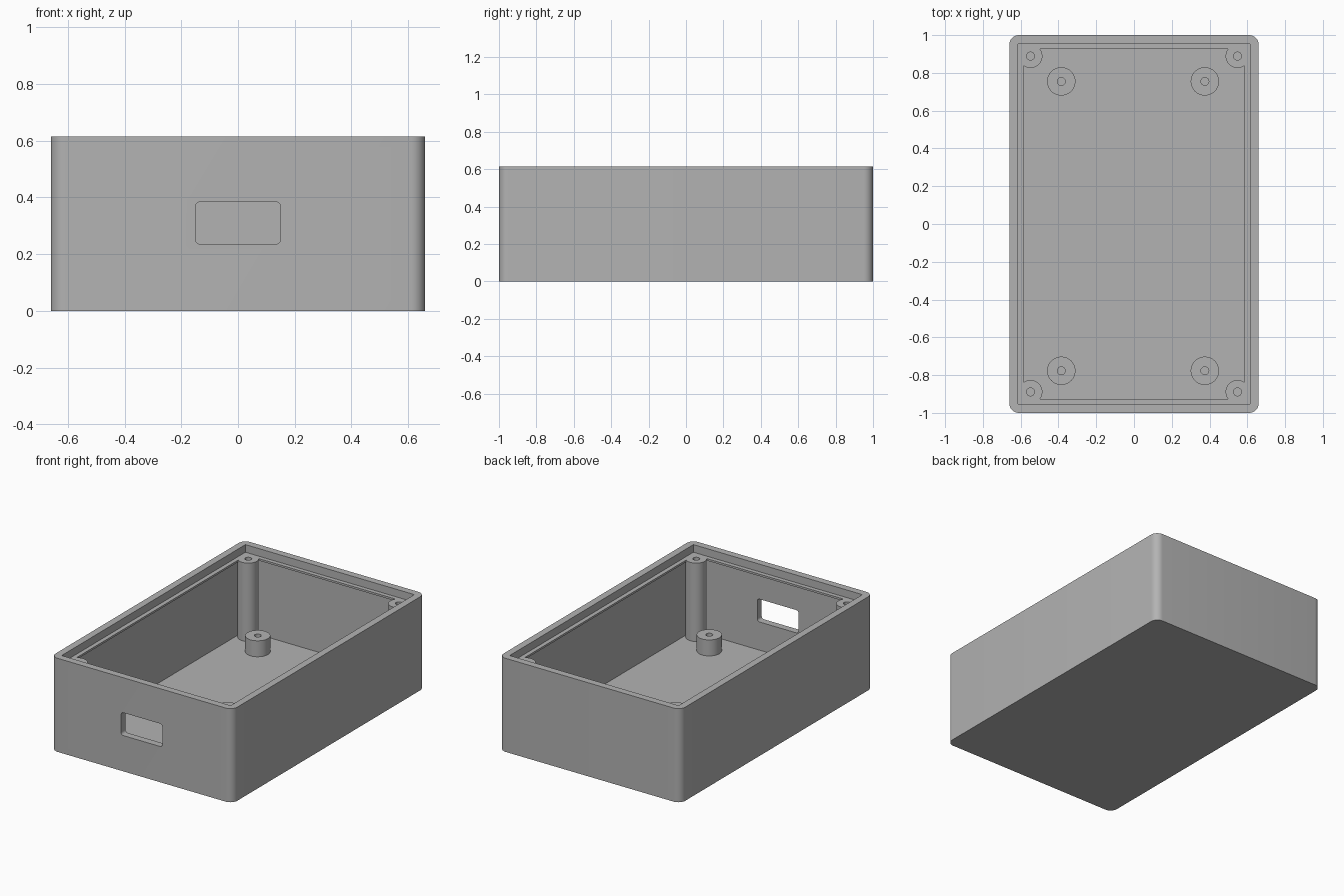
import bpy
import bmesh
from math import cos, sin, pi

cube = bpy.data.objects.get("Cube")
if cube:
    bpy.data.objects.remove(cube, do_unlink=True)

# Overall sizes
HALF_X, HALF_Y, HEIGHT = 0.66, 1.0, 0.615
FLOOR, LEDGE = 0.05, 0.565
INNER_X, INNER_Y = 0.614, 0.954
LIP, LIP_THICK = 0.028, 0.013

grey = bpy.data.materials.new("plastic grey")
colour = (0.45, 0.45, 0.45, 1)
grey.diffuse_color = colour
grey.use_nodes = True
grey.node_tree.nodes["Principled BSDF"].inputs["Base Color"].default_value = colour


def rounded_rect(hx, hy, r, steps=8):
    """Outline of a rectangle with rounded corners, counterclockwise."""
    if r == 0:
        return [(hx, hy), (-hx, hy), (-hx, -hy), (hx, -hy)]
    points = []
    for i, (sx, sy) in enumerate([(1, 1), (-1, 1), (-1, -1), (1, -1)]):
        for k in range(steps + 1):
            a = (i + k / steps) * pi / 2
            points.append((sx * (hx - r) + r * cos(a), sy * (hy - r) + r * sin(a)))
    return points


def circle(r, cx, cy, steps=40):
    return [(cx + r * cos(2 * pi * k / steps), cy + r * sin(2 * pi * k / steps))
            for k in range(steps)]


def prism(name, outline, low, high, place=lambda x, y, z: (x, y, z)):
    """Extrude an outline between two levels."""
    bm = bmesh.new()
    base = bm.faces.new([bm.verts.new(place(x, y, low)) for x, y in outline])
    top = bmesh.ops.extrude_face_region(bm, geom=[base])["geom"]
    shift = [b - a for a, b in zip(place(0, 0, low), place(0, 0, high))]
    bmesh.ops.translate(bm, vec=shift,
                        verts=[v for v in top if isinstance(v, bmesh.types.BMVert)])
    bmesh.ops.recalc_face_normals(bm, faces=bm.faces)
    mesh = bpy.data.meshes.new(name)
    bm.to_mesh(mesh)
    bm.free()
    mesh.materials.append(grey)
    obj = bpy.data.objects.new(name, mesh)
    bpy.context.collection.objects.link(obj)
    return obj


def combine(target, tool, operation):
    """Apply one boolean and remove the tool object."""
    mod = target.modifiers.new("shape", "BOOLEAN")
    mod.operation, mod.object, mod.solver = operation, tool, "EXACT"
    bpy.context.view_layer.update()
    graph = bpy.context.evaluated_depsgraph_get()
    result = bpy.data.meshes.new_from_object(target.evaluated_get(graph))
    target.modifiers.clear()
    target.data = result
    bpy.data.objects.remove(tool, do_unlink=True)


def finish(obj):
    bpy.ops.object.select_all(action="DESELECT")
    obj.select_set(True)
    bpy.context.view_layer.objects.active = obj
    bpy.ops.object.shade_smooth_by_angle()


# Open box: main cavity, thin inner lip and lid recess
case = prism("case", rounded_rect(HALF_X, HALF_Y, 0.05), 0, HEIGHT)
inner = rounded_rect(INNER_X, INNER_Y, 0)
opening = rounded_rect(INNER_X - LIP, INNER_Y - LIP, 0)
combine(case, prism("cavity", inner, FLOOR, LEDGE - LIP_THICK), "DIFFERENCE")
combine(case, prism("lip_opening", opening, LEDGE - 0.1, HEIGHT - 0.01), "DIFFERENCE")
combine(case, prism("lid_recess", inner, LEDGE, HEIGHT + 0.1), "DIFFERENCE")

# Corner screw columns, level with the ledge
for sx in (-1, 1):
    for sy in (-1, 1):
        x, y = sx * 0.548, sy * 0.889
        combine(case, prism("column", circle(0.063, x, y), FLOOR - 0.02, LEDGE), "UNION")
        combine(case, prism("screw_hole", circle(0.021, x, y, 24), 0.25, LEDGE + 0.02),
                "DIFFERENCE")

# Rounded port through the front wall
port = prism("port", rounded_rect(0.15, 0.075, 0.018), -1.1, -0.9,
             lambda x, y, z: (x, z, y + 0.31))
combine(case, port, "DIFFERENCE")
finish(case)

# Circuit board posts standing on the floor
for side, x in (("right", -0.385), ("left", 0.375)):
    for end, y in (("front", -0.777), ("back", 0.755)):
        post = prism(f"{end}_{side}_post", circle(0.075, x, y), FLOOR, 0.155)
        combine(post, prism("post_hole", circle(0.021, x, y, 24), FLOOR + 0.01, 0.2),
                "DIFFERENCE")
        finish(post)
